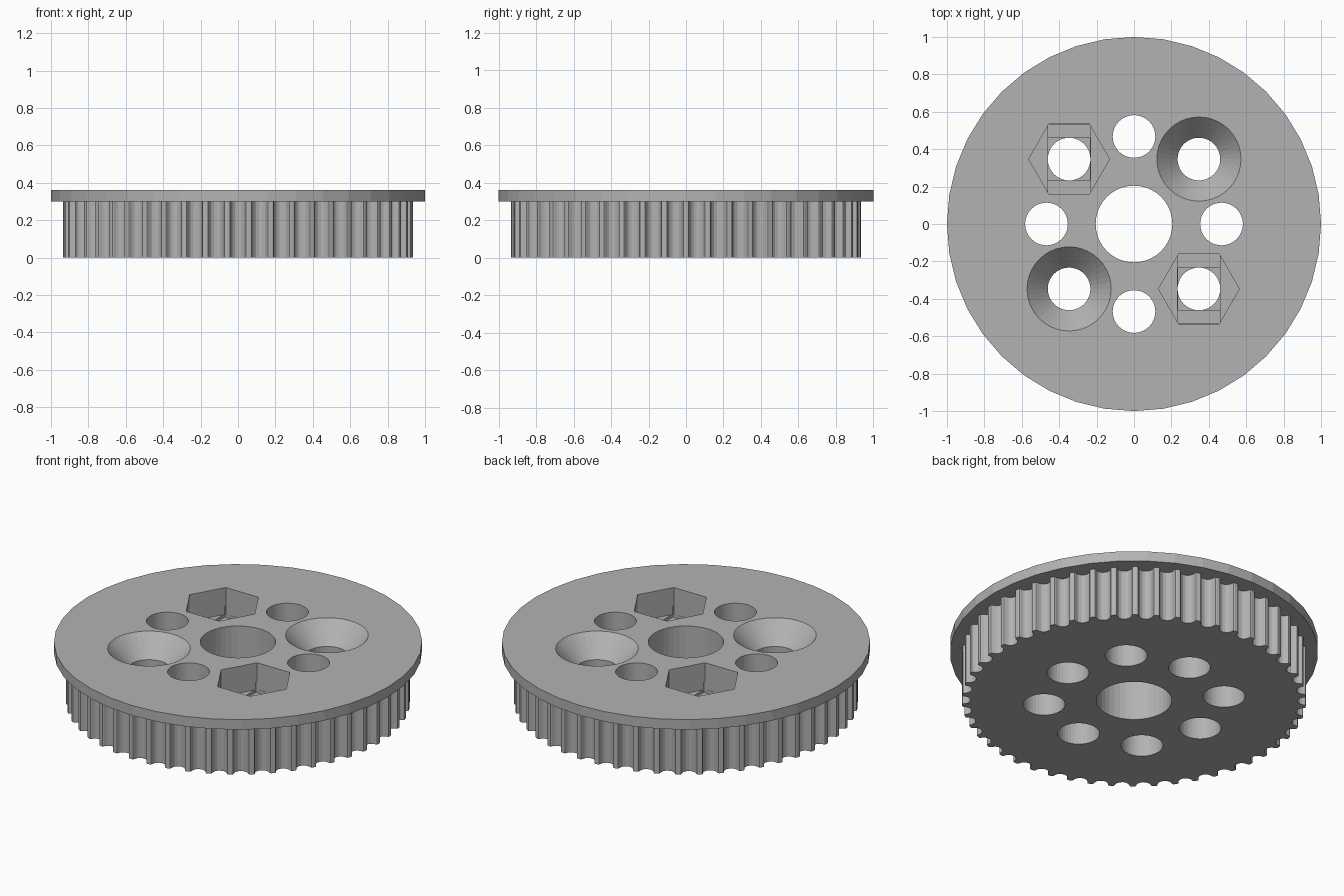
import bpy, bmesh, math
from mathutils import Matrix

cube = bpy.data.objects.get("Cube")
if cube:
    bpy.data.objects.remove(cube, do_unlink=True)

TEETH, LAND_R, GROOVE_R = 50, 0.935, 0.9336
HEIGHT, FLANGE_Z = 0.36, 0.30
BOLT, HOLE_R = 0.347, 0.114

grey = bpy.data.materials.new("plain grey")
grey.use_nodes = True
colour = (0.45, 0.45, 0.45, 1)
grey.diffuse_color = colour
grey.node_tree.nodes["Principled BSDF"].inputs["Base Color"].default_value = colour


def make_object(name, bm):
    bmesh.ops.recalc_face_normals(bm, faces=bm.faces)
    mesh = bpy.data.meshes.new(name)
    bm.to_mesh(mesh)
    bm.free()
    mesh.materials.append(grey)
    obj = bpy.data.objects.new(name, mesh)
    bpy.context.collection.objects.link(obj)
    return obj


def prism(name, outline, z0, z1):
    bm = bmesh.new()
    face = bm.faces.new([bm.verts.new((x, y, z0)) for x, y in outline])
    top = bmesh.ops.extrude_face_region(bm, geom=[face])["geom"]
    bmesh.ops.translate(bm, vec=(0, 0, z1 - z0),
                        verts=[v for v in top if isinstance(v, bmesh.types.BMVert)])
    return make_object(name, bm)


def cone(name, x, y, z0, z1, r0, r1, sides=40):
    bm = bmesh.new()
    bmesh.ops.create_cone(bm, cap_ends=True, segments=sides, radius1=r0, radius2=r1,
                          depth=z1 - z0,
                          matrix=Matrix.Translation((x, y, (z0 + z1) / 2))
                          @ Matrix.Rotation(math.pi / 2, 4, "Z"))
    return make_object(name, bm)


def box(name, x, y, z0, z1, hx, hy):
    return prism(name, [(x - hx, y - hy), (x + hx, y - hy),
                        (x + hx, y + hy), (x - hx, y + hy)], z0, z1)


def combine(target, tool, operation):
    mod = target.modifiers.new("combine", "BOOLEAN")
    mod.operation, mod.solver, mod.object = operation, "EXACT", tool
    bpy.context.view_layer.objects.active = target
    bpy.ops.object.modifier_apply(modifier=mod.name)
    bpy.data.objects.remove(tool, do_unlink=True)


# Toothed drum: one rounded belt groove repeated around the rim
half = [(0.050, 0.0), (0.044, 0.002), (0.0405, 0.008), (0.037, 0.020),
        (0.0305, 0.032), (0.0168, 0.042)]
groove = [(-x, d) for x, d in half] + [(0, 0.0456)] + [(x, d) for x, d in reversed(half)]
outline = []
for i in range(TEETH):
    a = i * 2 * math.pi / TEETH
    c, s = math.cos(a), math.sin(a)
    for x, depth in groove:
        y = depth - GROOVE_R
        outline.append((x * c - y * s, x * s + y * c))
pulley = prism("toothed_pulley", outline, 0, FLANGE_Z + 0.02)

# Retaining flange
combine(pulley, cone("flange", 0, 0, FLANGE_Z, HEIGHT, 1, 1), "UNION")

# Centre bore and four straight holes
cutters = [cone("bore", 0, 0, -0.1, 0.5, 0.205, 0.205)]
for x, y in ((1, 0), (-1, 0), (0, 1), (0, -1)):
    cutters.append(cone("hole", x * 0.468, y * 0.468, -0.1, 0.5, HOLE_R, HOLE_R))

# Diagonal bolt holes
for sx in (-1, 1):
    for sy in (-1, 1):
        x, y = sx * BOLT, sy * BOLT
        cutters.append(cone("bolt_hole", x, y, -0.1, 0.5, HOLE_R, HOLE_R))
        if sx == sy:
            # Countersink, continued slightly above the top
            cutters.append(cone("countersink", x, y, HEIGHT - 0.12, HEIGHT + 0.012,
                                HOLE_R, 0.236))
        else:
            # Hexagonal nut pocket with two shallow steps beneath
            floor = HEIGHT - 0.16
            hexagon = [(x + 0.216 * math.cos(k * math.pi / 3),
                        y + 0.216 * math.sin(k * math.pi / 3)) for k in range(6)]
            cutters.append(prism("nut_pocket", hexagon, floor, 0.5))
            cutters.append(box("slot", x, y, floor - 0.018, floor + 0.05, HOLE_R, 0.186))
            cutters.append(box("square_step", x, y, floor - 0.036, floor + 0.05,
                               HOLE_R - 0.001, HOLE_R - 0.001))

for cutter in cutters:
    combine(pulley, cutter, "DIFFERENCE")
